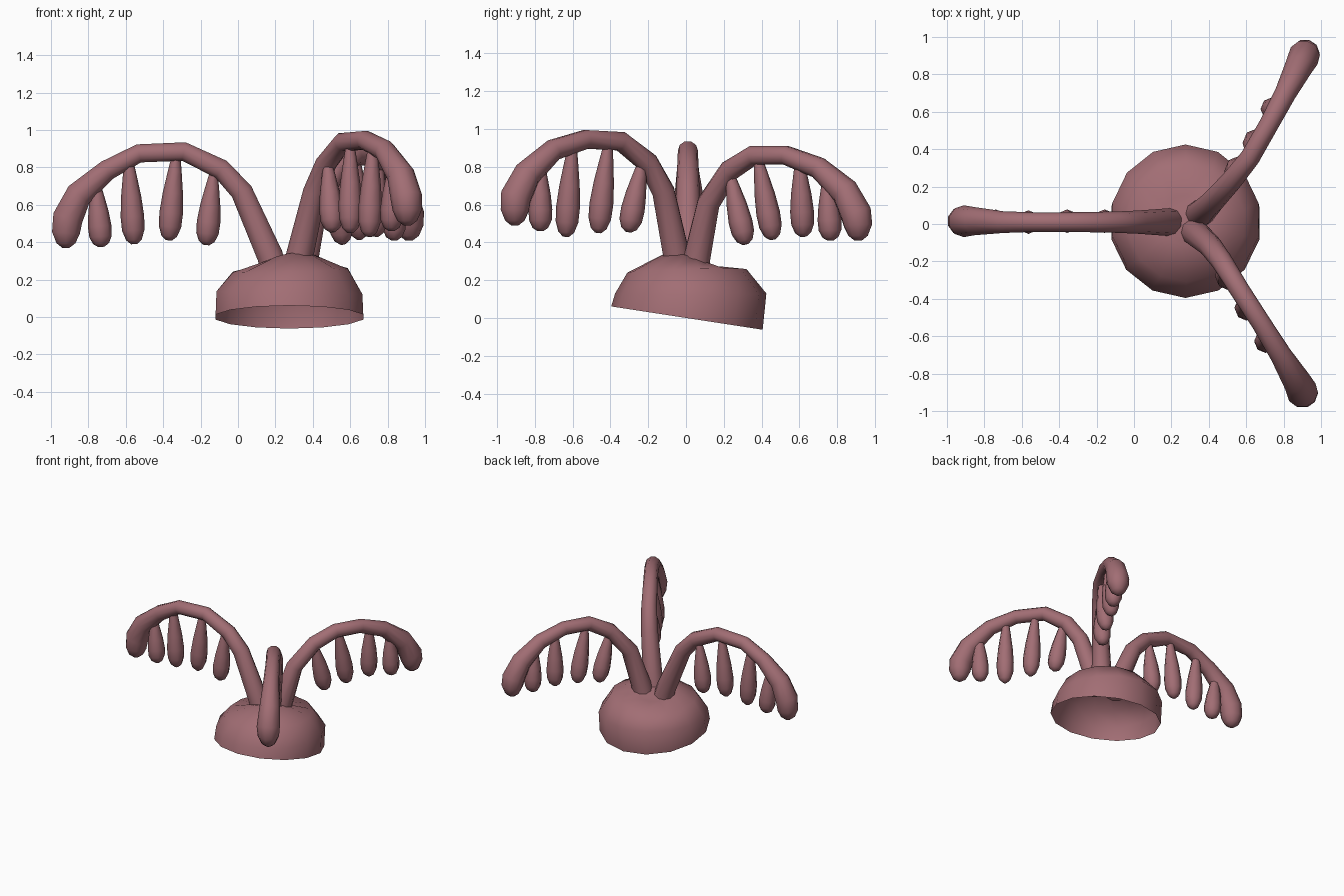
import bpy, bmesh, math
from mathutils import Vector

old = bpy.data.objects.get("Cube")
if old:
    bpy.data.objects.remove(old, do_unlink=True)

mat = bpy.data.materials.new("dusty rose")
mat.use_nodes = True
colour = (0.36, 0.155, 0.175, 1)
mat.diffuse_color = colour
mat.node_tree.nodes["Principled BSDF"].inputs["Base Color"].default_value = colour


def loft(name, points, radii, sides, close_start=True):
    """Sweep a ring of varying radius along a path, closing the ends with flat caps."""
    pts = [Vector(p) for p in points]
    span = pts[-1] - pts[0]
    across = Vector((-span.y, span.x, 0))
    across = across.normalized() if across.length > 0.2 else Vector((0, 1, 0))
    bm = bmesh.new()
    rings = []
    for i, (p, r) in enumerate(zip(pts, radii)):
        tangent = (pts[min(i + 1, len(pts) - 1)] - pts[max(i - 1, 0)]).normalized()
        u = (across - tangent * across.dot(tangent)).normalized()
        v = tangent.cross(u)
        angles = [2 * math.pi * k / sides for k in range(sides)]
        rings.append([bm.verts.new(p + r * (u * math.cos(a) + v * math.sin(a))) for a in angles])
    for a, b in zip(rings, rings[1:]):
        for k in range(sides):
            n = (k + 1) % sides
            bm.faces.new((a[k], a[n], b[n], b[k]))
    bm.faces.new(rings[-1])
    if close_start:
        bm.faces.new(rings[0][::-1])
    bmesh.ops.recalc_face_normals(bm, faces=bm.faces)
    mesh = bpy.data.meshes.new(name)
    bm.to_mesh(mesh)
    bm.free()
    mesh.materials.append(mat)
    obj = bpy.data.objects.new(name, mesh)
    bpy.context.collection.objects.link(obj)
    bpy.ops.object.select_all(action="DESELECT")
    obj.select_set(True)
    bpy.context.view_layer.objects.active = obj
    bpy.ops.object.shade_smooth_by_angle(angle=math.radians(50))
    return obj


# Hollow dome, open underneath
loft("dome_base",
     [(0.275, 0.005, 0), (0.275, 0.025, 0.13), (0.28, 0.005, 0.25), (0.27, 0.02, 0.30)],
     [0.405, 0.40, 0.315, 0.14], 14, close_start=False)

# Arching arms with swollen tips
arms = {
    "left": [(0.20, 0.01, 0.23), (0.17, 0.01, 0.33), (0.02, 0.01, 0.67), (-0.09, 0.01, 0.79),
             (-0.29, 0.01, 0.885), (-0.53, 0.01, 0.875), (-0.70, 0.01, 0.785),
             (-0.85, 0.015, 0.655), (-0.91, 0.015, 0.53), (-0.92, 0.015, 0.45)],
    "back": [(0.34, 0.05, 0.23), (0.36, 0.06, 0.33), (0.42, 0.12, 0.61), (0.52, 0.23, 0.78),
             (0.62, 0.355, 0.86), (0.72, 0.53, 0.86), (0.81, 0.70, 0.795),
             (0.88, 0.84, 0.67), (0.91, 0.90, 0.55), (0.915, 0.91, 0.49)],
    "front": [(0.31, -0.04, 0.23), (0.33, -0.05, 0.33), (0.41, -0.12, 0.67), (0.47, -0.20, 0.82),
              (0.56, -0.345, 0.935), (0.68, -0.53, 0.945), (0.785, -0.70, 0.89),
              (0.87, -0.84, 0.76), (0.90, -0.90, 0.64), (0.905, -0.905, 0.57)],
}
arm_radii = [0.075, 0.073, 0.062, 0.057, 0.053, 0.052, 0.058, 0.075, 0.085, 0.078]
for side, path in arms.items():
    # Round off the tip with two shrinking rings
    end = Vector(path[-1])
    tip = [end - Vector((0, 0, 0.055)), end - Vector((0, 0, 0.08))]
    loft(side + "_arm", path + tip, arm_radii + [0.053, 0.02], 10)

# Hanging drops: top and bottom of each
drops = {
    "left": [((-0.76, 0.015, 0.72), (-0.73, 0.015, 0.375)), ((-0.585, 0.01, 0.85), (-0.555, 0.01, 0.39)),
             ((-0.33, 0.015, 0.87), (-0.37, 0.015, 0.41)), ((-0.13, 0.015, 0.77), (-0.17, 0.015, 0.385))],
    "back": [((0.52, 0.23, 0.77), (0.56, 0.315, 0.39)), ((0.63, 0.38, 0.85), (0.65, 0.46, 0.415)),
             ((0.75, 0.60, 0.84), (0.735, 0.62, 0.43)), ((0.83, 0.745, 0.75), (0.835, 0.765, 0.41))],
    "front": [((0.48, -0.23, 0.83), (0.505, -0.305, 0.455)), ((0.60, -0.41, 0.93), (0.60, -0.465, 0.45)),
              ((0.72, -0.60, 0.92), (0.70, -0.635, 0.43)), ((0.83, -0.77, 0.82), (0.82, -0.77, 0.46))],
}
drop_profile = [(0, 0.022), (0.2, 0.037), (0.45, 0.054), (0.68, 0.063),
                (0.84, 0.06), (0.95, 0.042), (1, 0.016)]
for side, ends in drops.items():
    for i, (top, bottom) in enumerate(ends, 1):
        a, b = Vector(top), Vector(bottom)
        loft(f"{side}_drop_{i}", [a.lerp(b, t) for t, r in drop_profile],
             [r for t, r in drop_profile], 8)
